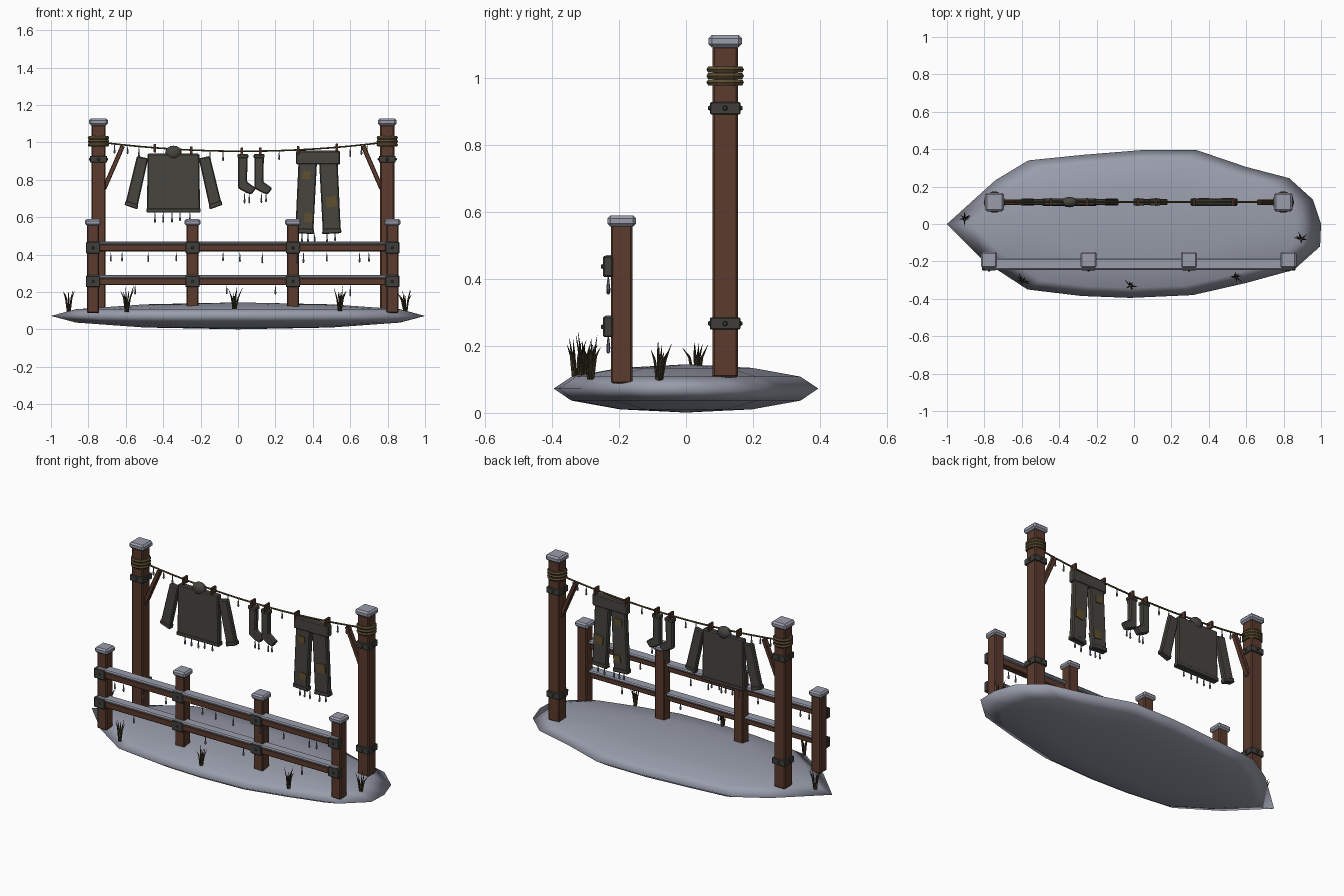
import bpy, bmesh, math, random
from mathutils import Vector, Matrix

if "Cube" in bpy.data.objects:
    bpy.data.objects.remove(bpy.data.objects["Cube"])
random.seed(4)


def mat(name, r, g, b):
    m = bpy.data.materials.new(name)
    m.diffuse_color = (r, g, b, 1)
    m.use_nodes = True
    m.node_tree.nodes["Principled BSDF"].inputs["Base Color"].default_value = m.diffuse_color
    return m


SNOW = mat("cold_snow", .32, .34, .41)
WOOD = mat("red_brown_wood", .105, .043, .027)
IRON = mat("dark_iron", .05, .049, .044)
CLOTH = mat("grey_cloth", .062, .059, .049)
ROPE = mat("old_rope", .10, .07, .03)
PATCH = mat("tan_patch", .12, .08, .03)
GRASS = mat("dead_grass", .045, .036, .016)
ICE = mat("dull_ice", .16, .19, .25)


def finish(bm, name, m, bevel=0, smooth=False):
    bmesh.ops.recalc_face_normals(bm, faces=bm.faces)
    for f in bm.faces:
        f.smooth = smooth
    me = bpy.data.meshes.new(name)
    bm.to_mesh(me)
    bm.free()
    me.materials.append(m)
    ob = bpy.data.objects.new(name, me)
    bpy.context.collection.objects.link(ob)
    if bevel:
        b = ob.modifiers.new("bevel", 'BEVEL')
        b.width = bevel
        b.segments = 1
    return ob


def box(name, c, size, m, bevel=0.0, ry=0.0):
    bm = bmesh.new()
    bmesh.ops.create_cube(bm, size=1)
    bm.transform(Matrix.Translation(c) @ Matrix.Rotation(ry, 4, 'Y') @ Matrix.Diagonal((*size, 1)))
    return finish(bm, name, m, bevel)


def prism(name, pts, y, t, m, bevel=0.006):
    # outline in x/z, extruded along y
    bm = bmesh.new()
    f = bm.faces.new([bm.verts.new((x, y - t / 2, z)) for x, z in pts])
    r = bmesh.ops.extrude_face_region(bm, geom=[f])
    bmesh.ops.translate(bm, vec=(0, t, 0), verts=[v for v in r['geom'] if isinstance(v, bmesh.types.BMVert)])
    return finish(bm, name, m, bevel)


def cone(bm, a, b, r1, r2, seg):
    a, b = Vector(a), Vector(b)
    d = b - a
    q = Vector((0, 0, 1)).rotation_difference(d).to_matrix().to_4x4()
    bmesh.ops.create_cone(bm, cap_ends=True, segments=seg, radius1=r1, radius2=r2, depth=d.length,
                          matrix=Matrix.Translation((a + b) / 2) @ q)


# snowy mound: irregular outline scaled ring by ring
outline = [(-1, 0), (-.74, .235), (-.565, .34), (-.27, .37), (.04, .395), (.335, .395), (.6, .305),
           (.83, .245), (.957, .13), (1, 0), (.995, -.12), (.855, -.245), (.6, -.315), (.315, -.38),
           (-.02, -.395), (-.28, -.385), (-.57, -.35), (-.8, -.2)]
bm = bmesh.new()
rings = []
for deg in (-60, -30, 0, 30, 60):
    s, z = math.cos(math.radians(deg)), .0725 + .0715 * math.sin(math.radians(deg))
    rings.append([bm.verts.new((x * s, y * s, z)) for x, y in outline])
n = len(outline)
for a, b in zip(rings, rings[1:]):
    for i in range(n):
        bm.faces.new((a[i], a[(i + 1) % n], b[(i + 1) % n], b[i]))
for ring, z in ((rings[0], .001), (rings[-1], .145)):
    c = bm.verts.new((0, 0, z))
    for i in range(n):
        bm.faces.new((ring[i], ring[(i + 1) % n], c))
finish(bm, "snow_mound", SNOW, smooth=True)

# tall line posts with caps, iron bands, rope wraps and braces
PY = .117
for side, px in ((1, -.746), (-1, .798)):
    box("line_post", (px, PY, .6), (.076, .076, .99), WOOD, .006)
    box("line_post_cap", (px, PY, 1.11), (.1, .1, .037), SNOW, .01)
    for z in (.91, .267):
        box("iron_band", (px, PY, z), (.09, .09, .037), IRON, .003)
        bm = bmesh.new()
        for dx, dy in ((1, 0), (-1, 0), (0, 1), (0, -1)):
            cone(bm, (px + dx * .043, PY + dy * .043, z), (px + dx * .051, PY + dy * .051, z), .009, .005, 8)
        finish(bm, "band_rivets", IRON)
    for z in (.987, 1.006, 1.025):
        bpy.ops.mesh.primitive_torus_add(location=(px, PY, z), major_radius=.047, minor_radius=.0105,
                                         major_segments=14, minor_segments=6)
        bpy.context.object.name = "rope_wrap"
        bpy.context.object.data.materials.append(ROPE)
    box("brace", (px + side * .08, PY, .867), (.024, .03, .25), WOOD, .003, ry=side * .41)

# front fence: posts, caps, brackets, rails with snow
for fx in (-.775, -.243, .294, .825):
    box("fence_post", (fx, -.192, .325), (.064, .064, .475), WOOD, .005)
    box("fence_post_cap", (fx, -.192, .573), (.086, .086, .034), SNOW, .009)
    for z in (.437, .257):
        box("rail_bracket", (fx, -.233, z), (.076, .03, .062), IRON, .004)
        bm = bmesh.new()
        cone(bm, (fx, -.246, z), (fx, -.254, z), .008, .005, 8)
        finish(bm, "bracket_rivet", IRON)
for z in (.436, .256):
    box("fence_rail", (.026, -.222, z), (1.64, .04, .038), WOOD, .004)
    box("rail_snow", (.026, -.214, z + .026), (1.65, .062, .018), SNOW, .006)


# sagging clothesline
def line_z(x):
    return .953 + .047 * ((x - .026) / .75) ** 2


cu = bpy.data.curves.new("clothesline", 'CURVE')
cu.dimensions = '3D'
cu.bevel_depth = .005
cu.bevel_resolution = 1
sp = cu.splines.new('POLY')
sp.points.add(16)
for i, p in enumerate(sp.points):
    x = -.72 + i * 1.49 / 16
    p.co = (x, PY, line_z(x), 1)
cu.materials.append(ROPE)
bpy.context.collection.objects.link(bpy.data.objects.new("clothesline", cu))

# clothes pegs
for x in (-.444, -.251, .021, .118, .321, .529):
    box("clothes_peg", (x, PY, line_z(x) - .002), (.013, .044, .044), WOOD, .002)

# shirt: body, hem, collar and two sleeves with cuffs
SX = -.345
prism("shirt_body", [(SX - .138, .94), (SX + .138, .94), (SX + .142, .632), (SX - .142, .632)], PY, .036, CLOTH)
box("shirt_hem", (SX, PY, .637), (.29, .041, .024), CLOTH, .004)
bm = bmesh.new()
bmesh.ops.create_uvsphere(bm, u_segments=12, v_segments=8, radius=1,
                          matrix=Matrix.Translation((SX, PY, .945)) @ Matrix.Diagonal((.044, .028, .038, 1)))
finish(bm, "shirt_collar", CLOTH, smooth=True)
for s in (-1, 1):
    prism("shirt_sleeve", [(SX + s * a, z) for a, z in ((.135, .915), (.195, .928), (.258, .67), (.194, .648))],
          PY, .032, CLOTH)
    prism("sleeve_cuff", [(SX + s * a, z) for a, z in ((.188, .668), (.256, .69), (.262, .666), (.193, .642))],
          PY, .037, CLOTH, .004)

# socks
for x in (0, .087):
    prism("sock", [(x, .935), (x + .052, .935), (x + .048, .79), (x + .097, .755), (x + .072, .722),
                   (x + .045, .73), (x, .755)], PY, .032, CLOTH)
    box("sock_cuff", (x + .026, PY, .927), (.058, .037, .022), CLOTH, .004)

# trousers: waistband, legs, cuffs and patches on both faces
box("trouser_waist", (.428, PY, .919), (.236, .04, .074), CLOTH, .006)
for s in (-1, 1):
    cx = .428
    prism("trouser_leg", [(cx + s * a, z) for a, z in ((.006, .89), (.105, .89), (.122, .515), (.026, .51))],
          PY, .034, CLOTH)
    prism("trouser_cuff", [(cx + s * a, z) for a, z in ((.023, .538), (.123, .543), (.125, .517), (.022, .51))],
          PY, .039, CLOTH, .004)
for x, z, w, r in ((.366, .825, .042, .05), (.377, .598, .046, .2), (.5, .683, .055, -.15)):
    for s in (-1, 1):
        box("trouser_patch", (x, PY + s * .018, z), (w, .008, w), PATCH, 0, r)

# hanging drips of ice: pointed top, fat bottom
drips = [(x, -.232, .398) for x in (-.68, -.62, -.48, -.33, -.08, .01, .13, .315, .35, .475, .65, .7)]
drips += [(x, -.232, .222) for x in (-.55, -.06, .2, .6)]
drips += [(x, PY, .614) for x in (-.444, -.4, -.353, -.31, -.257)]
drips += [(x, PY, .505) for x in (.342, .374, .41, .476, .519)]
drips += [(x, PY, .715) for x in (.035, .06, .125, .15)]
drips += [(x, PY, line_z(x) - .014) for x in (-.66, -.59, -.53, -.15, -.08, .22, .6, .66, .69)]
bm = bmesh.new()
for x, y, z in drips:
    h = random.uniform(.026, .04)
    cone(bm, (x, y, z - h), (x, y, z + .014), .006, .0012, 6)
    cone(bm, (x, y, z - h - .006), (x, y, z - h), .002, .006, 6)
finish(bm, "ice_drips", ICE)

# dead grass tufts
for tx, ty, z0, h in ((-.905, .03, .095, .13), (-.595, -.305, .095, .14), (-.02, -.33, .105, .12),
                      (.545, -.285, .10, .125), (.895, -.08, .095, .115)):
    bm = bmesh.new()
    for i in range(7):
        a = i * 2.4 + random.uniform(-.4, .4)
        lean = random.uniform(.012, .04)
        d = Vector((math.cos(a), math.sin(a), 0))
        base = Vector((tx, ty, z0)) + d * .006
        mid = base + d * lean * .4 + Vector((0, 0, h * .55))
        tip = base + d * lean + Vector((0, 0, h * random.uniform(.75, 1.05)))
        cone(bm, base, mid, .005, .0038, 4)
        cone(bm, mid, tip, .0038, .0004, 4)
    finish(bm, "grass_tuft", GRASS)
